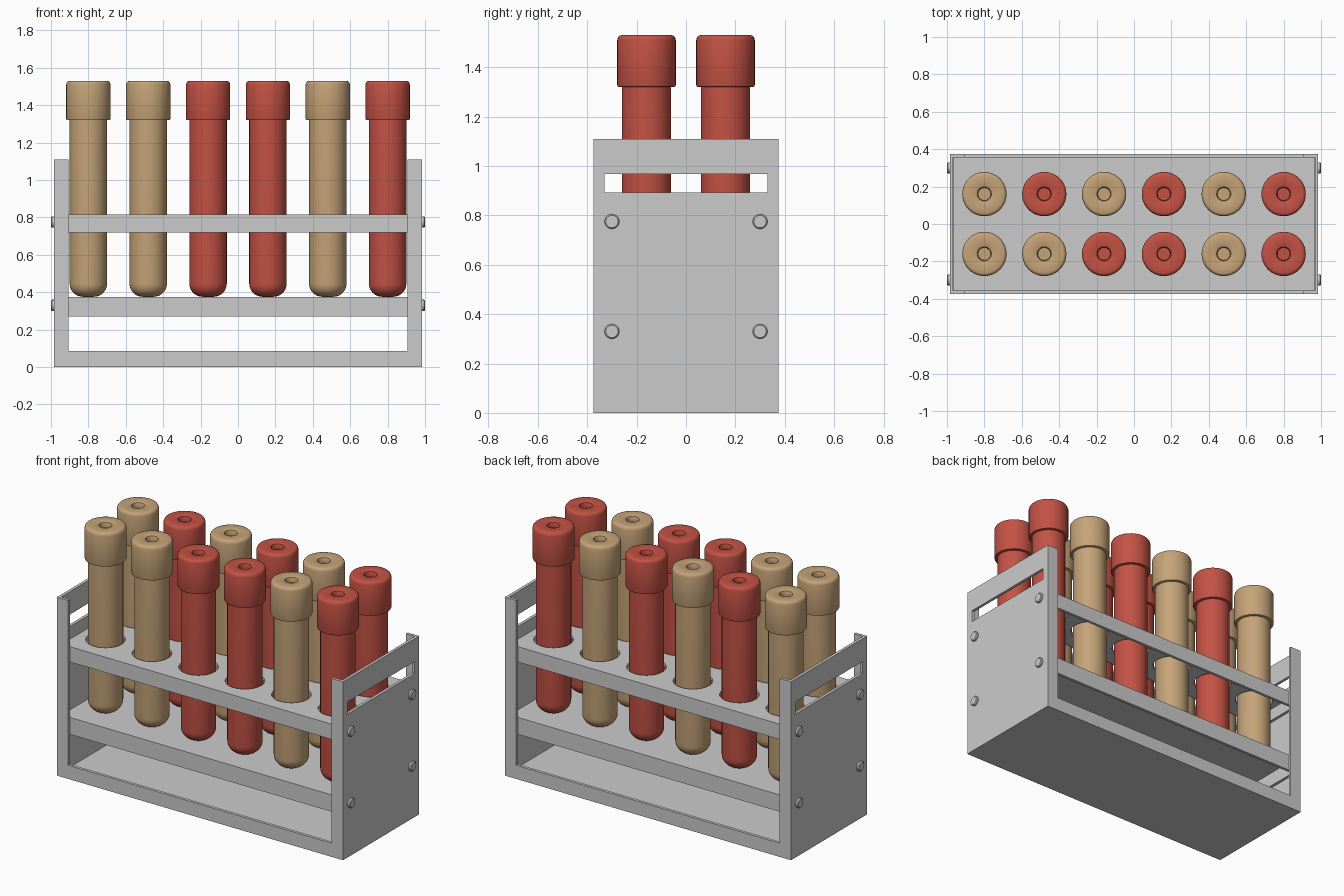
import bpy, bmesh, math
from mathutils import Matrix

if "Cube" in bpy.data.objects:
    bpy.data.objects.remove(bpy.data.objects["Cube"])


def new_object(name, bm, mat=None, smooth=False):
    bmesh.ops.recalc_face_normals(bm, faces=bm.faces)
    mesh = bpy.data.meshes.new(name)
    bm.to_mesh(mesh)
    bm.free()
    ob = bpy.data.objects.new(name, mesh)
    bpy.context.collection.objects.link(ob)
    if mat:
        mesh.materials.append(mat)
    bpy.ops.object.select_all(action='DESELECT')
    ob.select_set(True)
    bpy.context.view_layer.objects.active = ob
    if smooth:
        bpy.ops.object.shade_smooth_by_angle(angle=math.radians(40))
    return ob


def box(name, lo, hi):
    bm = bmesh.new()
    bmesh.ops.create_cube(bm, size=1)
    for v in bm.verts:
        v.co = [lo[i] + (v.co[i] + 0.5) * (hi[i] - lo[i]) for i in range(3)]
    return new_object(name, bm)


def lathe(name, profile, matrix, mat=None, steps=40):
    bm = bmesh.new()
    vs = [bm.verts.new((r, 0, z)) for r, z in profile]
    edges = [bm.edges.new(p) for p in zip(vs, vs[1:])]
    bmesh.ops.spin(bm, geom=vs + edges, axis=(0, 0, 1), cent=(0, 0, 0),
                   angle=math.tau, steps=steps)
    bmesh.ops.remove_doubles(bm, verts=bm.verts, dist=1e-5)
    bm.transform(matrix)
    return new_object(name, bm, mat, True)


def cut(ob, cutter):
    mod = ob.modifiers.new("cut", 'BOOLEAN')
    mod.operation, mod.solver, mod.object = 'DIFFERENCE', 'EXACT', cutter
    bpy.context.view_layer.objects.active = ob
    bpy.ops.object.modifier_apply(modifier=mod.name)
    bpy.data.objects.remove(cutter)


def material(name, rgb):
    m = bpy.data.materials.new(name)
    m.diffuse_color = (*rgb, 1)
    m.use_nodes = True
    m.node_tree.nodes["Principled BSDF"].inputs["Base Color"].default_value = m.diffuse_color
    return m


tan = material("tan", (0.56, 0.37, 0.19))
red = material("red", (0.55, 0.085, 0.06))

# Folded sheet frame: tray floor with lips, end panels with flanges, handle slots
frame = box("rack_frame", (-0.985, -0.374, 0), (0.985, 0.374, 1.11))
cut(frame, box("cavity", (-0.967, -0.356, 0.018), (0.967, 0.356, 2)))
cut(frame, box("window", (-0.907, -1, 0.085), (0.907, 1, 2)))
cut(frame, box("slot", (-2, -0.33, 0.893), (2, 0.33, 0.968)))

# Shelves: downward-facing trays between the panels
columns = [-0.8 + 0.32 * i for i in range(6)]
rows = (-0.16, 0.16)
for name, z0, z1 in (("lower_shelf", 0.27, 0.375), ("upper_shelf", 0.72, 0.815)):
    shelf = box(name, (-0.966, -0.355, z0), (0.966, 0.355, z1))
    cut(shelf, box("hollow", (-0.948, -0.337, z0 - 1), (0.948, 0.337, z1 - 0.018)))
    if name == "upper_shelf":
        for x in columns:
            for y in rows:
                hole = [(0, 0.6), (0.112, 0.6), (0.112, 1), (0, 1)]
                cut(shelf, lathe("hole", hole, Matrix.Translation((x, y, 0))))

# Bolts through the end panels into the shelves
bolt = [(0, -0.005), (0.03, -0.005), (0.03, 0.010), (0.025, 0.015), (0, 0.015)]
for side in (-1, 1):
    for y in (-0.30, 0.30):
        for z in (0.33, 0.775):
            lathe("bolt", bolt, Matrix.Translation((side * 0.985, y, z))
                  @ Matrix.Rotation(side * math.pi / 2, 4, 'Y'), steps=20)

# Test tubes: rounded bottom, straight body, wider cap with a dimple
end = [(0.03 + 0.07 * math.sin(a), 0.446 - 0.07 * math.cos(a))
       for a in [math.pi / 2 * i / 8 for i in range(9)]]
tube = [(0, 0.376)] + end + [(0.1, 1.34)]
cap = [(0.099, 1.32), (0.112, 1.32), (0.1165, 1.322), (0.1185, 1.328), (0.1185, 1.51),
       (0.116, 1.52), (0.111, 1.527), (0.102, 1.53), (0.046, 1.53),
       (0.038, 1.526), (0.034, 1.515), (0.034, 1.495), (0, 1.495)]
for y, colours in zip(rows, ("TTRRTR", "TRTRTR")):
    for x, c in zip(columns, colours):
        mat = tan if c == "T" else red
        place = Matrix.Translation((x, y, 0))
        lathe("test_tube", tube, place, mat)
        lathe("tube_cap", cap, place, mat)
